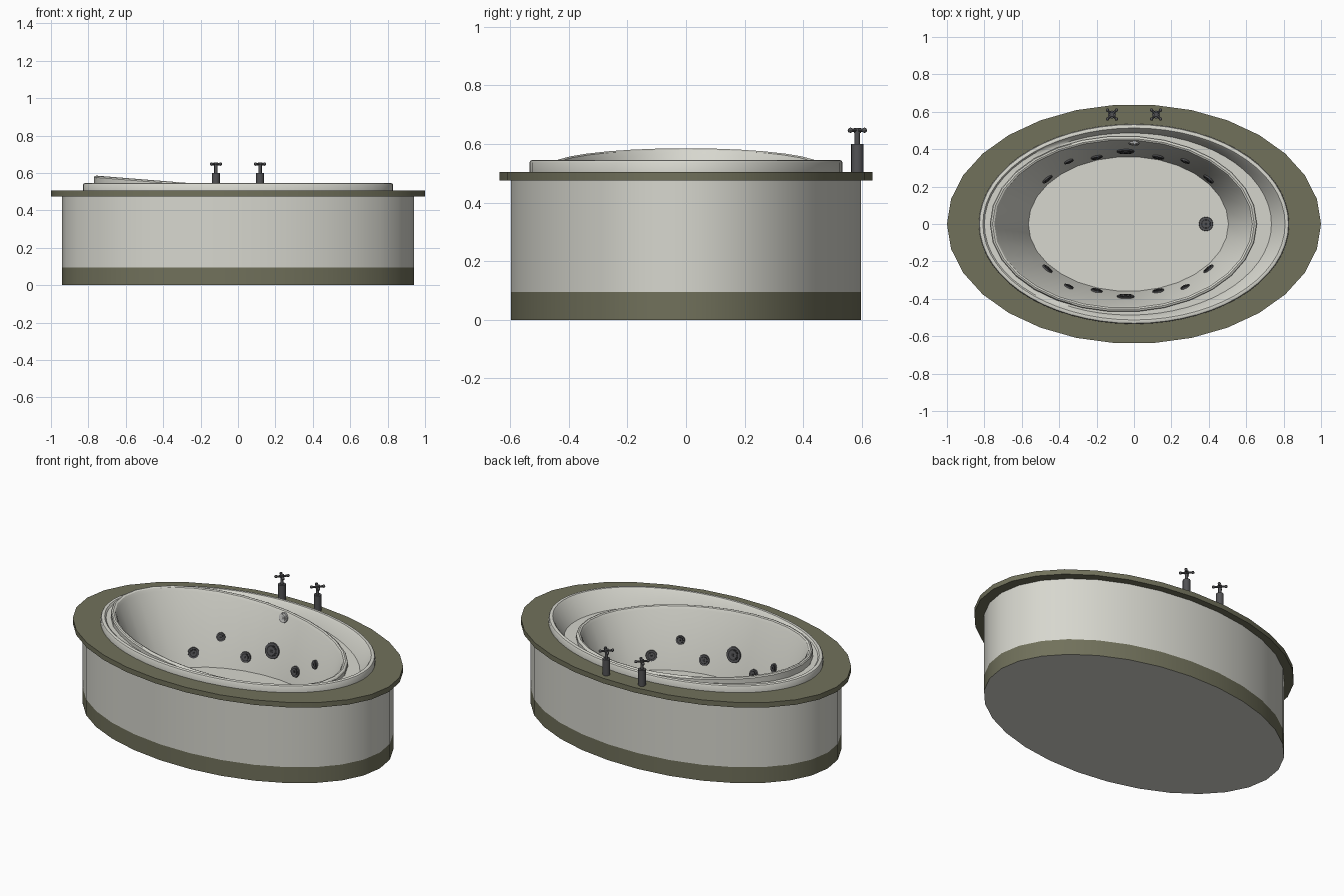
import bpy, bmesh
from math import sin, cos, pi, sqrt, radians
from mathutils import Vector, Matrix

cube = bpy.data.objects.get("Cube")
if cube:
    bpy.data.objects.remove(cube)


def material(name, rgb):
    m = bpy.data.materials.new(name)
    m.use_nodes = True
    m.diffuse_color = (*rgb, 1)
    m.node_tree.nodes["Principled BSDF"].inputs["Base Color"].default_value = (*rgb, 1)
    return m


cream = material("cream acrylic", (.68, .68, .62))
olive = material("olive trim", (.165, .165, .105))
metal = material("dark metal", (.085, .085, .09))
shadow = material("nozzle black", (.03, .03, .032))
silver = material("silver", (.5, .5, .5))

FLOOR = .15


def tilt(x):
    """Height of the sloping inner lip."""
    return .525 - .08 * x


def finish(name, bm, *mats):
    me = bpy.data.meshes.new(name)
    bm.to_mesh(me)
    bm.free()
    for m in mats:
        me.materials.append(m)
    ob = bpy.data.objects.new(name, me)
    bpy.context.collection.objects.link(ob)
    bpy.ops.object.select_all(action='DESELECT')
    ob.select_set(True)
    bpy.context.view_layer.objects.active = ob
    bpy.ops.object.shade_smooth_by_angle(angle=radians(32))
    return ob


def loft(rings, sides, cap_start=False, cap_end=False):
    """Join oval rings (centre x, radius x, radius y, height or height rule)."""
    bm = bmesh.new()
    loops = []
    for cx, rx, ry, z in rings:
        loop = []
        for i in range(sides):
            a = 2 * pi * i / sides
            x = cx + rx * cos(a)
            loop.append(bm.verts.new((x, ry * sin(a), z(x) if callable(z) else z)))
        loops.append(loop)
    for a, b in zip(loops, loops[1:]):
        for i in range(sides):
            j = (i + 1) % sides
            bm.faces.new((a[i], a[j], b[j], b[i]))
    if cap_start:
        bm.faces.new(loops[0][::-1])
    if cap_end:
        bm.faces.new(loops[-1])
    return bm


def cylinder(bm, r, depth, matrix, sides=16, mat=0, top=None):
    made = bmesh.ops.create_cone(bm, cap_ends=True, segments=sides, radius1=r,
                                 radius2=r if top is None else top,
                                 depth=depth, matrix=matrix)
    for f in {f for v in made['verts'] for f in v.link_faces}:
        f.material_index = mat


# Skirt with a coloured plinth band
bm = loft([(0, .94, .6, 0), (0, .94, .6, .095), (0, .94, .6, .48)], 30, cap_start=True)
for f in bm.faces:
    f.material_index = int(len(f.verts) == 4 and f.calc_center_median().z < .095)
finish("skirt", bm, cream, olive)

# Deck slab around the tub
finish("deck", loft([(0, .92, .58, .475), (0, 1, .64, .475), (0, 1, .64, .505),
                     (0, .8, .51, .505)], 30), olive)

# Raised outer rim and the sloping ledge inside it
ledge = lambda x: min(.535, tilt(x) - .032)
finish("rim_and_ledge", loft([
    (0, .83, .535, .5), (0, .83, .535, .536), (0, .826, .531, .543), (0, .818, .523, .546),
    (0, .808, .513, .545), (0, .8, .505, .536),
    (-.022, .757, .487, ledge), (-.057, .7, .46, ledge)], 60), cream)

# Basin with rolled lip
finish("basin", loft([
    (-.057, .712, .47, lambda x: tilt(x) - .05),
    (-.057, .714, .471, lambda x: tilt(x) - .01),
    (-.057, .709, .466, lambda x: tilt(x) - .003),
    (-.057, .7, .458, tilt),
    (-.057, .69, .449, lambda x: tilt(x) - .004),
    (-.057, .68, .44, lambda x: tilt(x) - .02),
    (-.03, .535, .36, FLOOR)], 30, cap_end=True), cream)


def wall(x, z, side):
    """Point on the basin wall and the direction facing into the basin."""
    t = (z - FLOOR) / (tilt(x) - .02 - FLOOR)
    cx, rx, ry = -.03 - .027 * t, .535 + .145 * t, .36 + .08 * t
    u = (x - cx) / rx
    y = ry * sqrt(1 - u * u)
    n = Vector((-u / rx, -side * y / ry ** 2, 0)).normalized()
    return Vector((x, side * y, z)), (n + Vector((0, 0, .23))).normalized()


def fitting(name, point, normal, r, mats):
    """Round fitting: dark collar, raised face and a hub."""
    base = Matrix.Translation(point) @ normal.to_track_quat('Z', 'Y').to_matrix().to_4x4()
    bm = bmesh.new()
    for radius, depth, mat in ((1, .018, 0), (.72, .022, 1), (.55, .025, 0), (.2, .03, 1)):
        cylinder(bm, r * radius, depth, base, mat=mat, top=r * radius * .92)
    return finish(name, bm, *mats)


# Water jets along both long walls
jets = [(-.465, .226, .033), (-.35, .315, .027), (-.2, .226, .033), (-.045, .293, .049),
        (.13, .226, .033), (.275, .315, .027), (.4, .226, .033)]
for side, label in ((1, "back"), (-1, "front")):
    for i, (x, z, r) in enumerate(jets):
        fitting(f"{label}_jet_{i + 1}", *wall(x, z, side), r, (metal, shadow))

# Overflow cover and floor drain
fitting("overflow", *wall(0, .487, 1), .03, (silver, cream))
fitting("drain", Vector((.385, 0, FLOOR)), Vector((0, 0, 1)), .04, (metal, shadow))

# Taps with cross handles
for x, label in ((-.118, "right"), (.118, "left")):
    bm = bmesh.new()
    place = lambda z: Matrix.Translation((x, .585, z))
    cylinder(bm, .021, .1, place(.55))
    cylinder(bm, .009, .05, place(.62), 12)
    cylinder(bm, .012, .017, place(.647), 12)
    for k in range(4):
        turn = Matrix.Rotation(pi / 4 + k * pi / 2, 4, 'Z')
        arm = place(.647) @ turn @ Matrix.Translation((.02, 0, 0))
        cylinder(bm, .006, .032, arm @ Matrix.Rotation(pi / 2, 4, 'Y'), 8)
        bmesh.ops.create_uvsphere(bm, u_segments=10, v_segments=6, radius=.009,
                                  matrix=arm @ Matrix.Translation((.014, 0, 0)))
    finish(label + "_tap", bm, metal)
